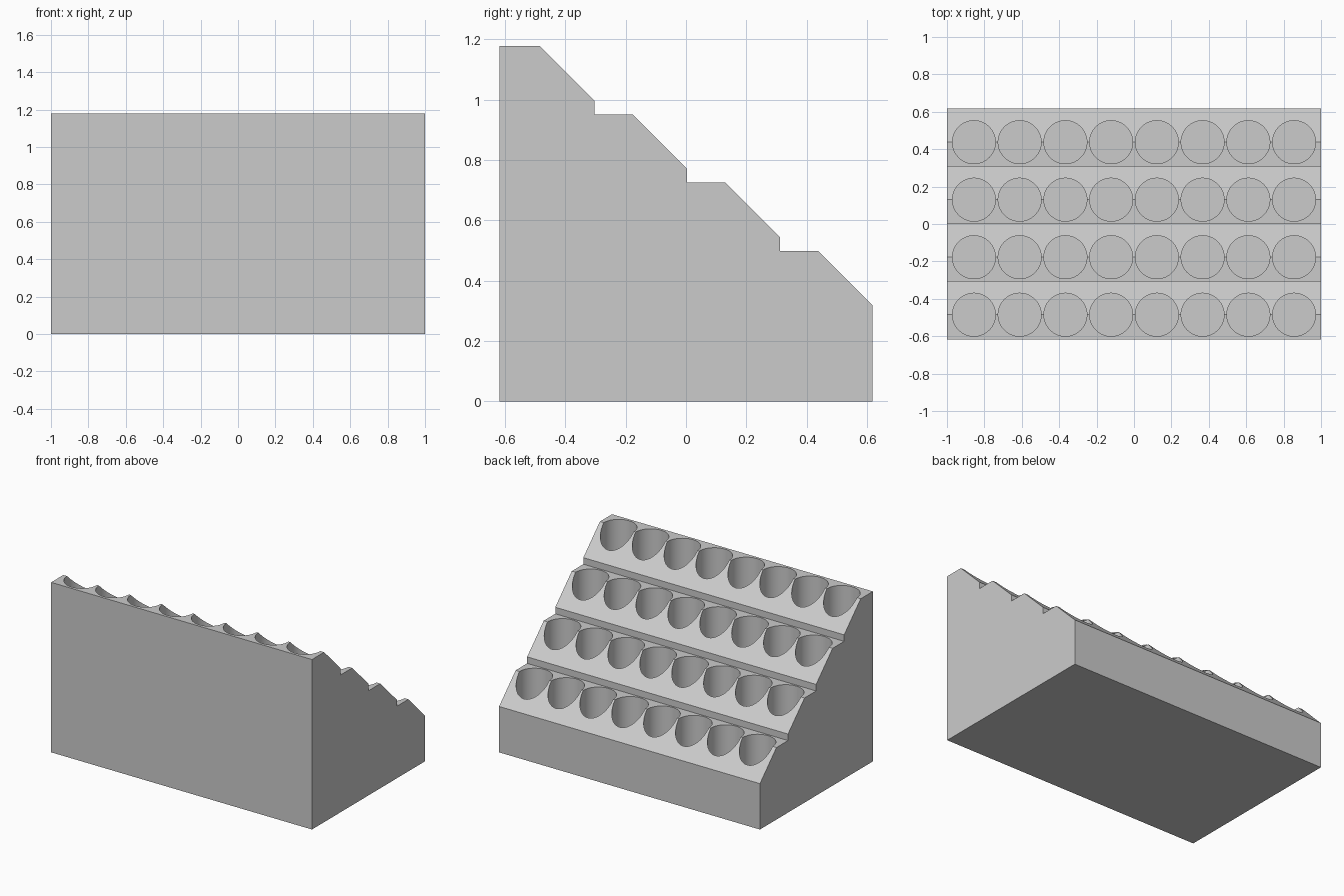
import bpy, bmesh, math
from mathutils import Matrix

cube = bpy.data.objects.get("Cube")
if cube:
    bpy.data.objects.remove(cube, do_unlink=True)

ROWS, COLS = 4, 8
HALF_WIDTH, BACK_Y, TOP_Z = 1.0, -0.618, 1.178
ROW_PITCH, ROW_DROP = 0.3075, 0.2263
SLOPE = 0.181                        # run and fall of each 45 degree face
EDGE_Y = -0.485                      # where the first slope begins
COL_PITCH, RADIUS, DEPTH = 0.2445, 0.115, 0.42

grey = bpy.data.materials.new("plain grey")
grey.use_nodes = True
colour = (0.6, 0.6, 0.6, 1)
grey.diffuse_color = colour
grey.node_tree.nodes["Principled BSDF"].inputs["Base Color"].default_value = colour


def make_object(name, bm):
    bmesh.ops.recalc_face_normals(bm, faces=bm.faces[:])
    mesh = bpy.data.meshes.new(name)
    bm.to_mesh(mesh)
    bm.free()
    mesh.materials.append(grey)
    obj = bpy.data.objects.new(name, mesh)
    bpy.context.collection.objects.link(obj)
    return obj


# Stepped side profile: tread, slope, then a short riser per row
profile = [(BACK_Y, 0), (BACK_Y, TOP_Z)]
for row in range(ROWS):
    y, z = EDGE_Y + row * ROW_PITCH, TOP_Z - row * ROW_DROP
    profile += [(y, z), (y + SLOPE, z - SLOPE)]
    if row < ROWS - 1:
        profile.append((y + SLOPE, z - ROW_DROP))
profile.append((profile[-1][0], 0))

# Solid stand, extruded across its width
bm = bmesh.new()
side = bm.faces.new([bm.verts.new((-HALF_WIDTH, y, z)) for y, z in profile])
extruded = bmesh.ops.extrude_face_region(bm, geom=[side])
verts = [v for v in extruded["geom"] if isinstance(v, bmesh.types.BMVert)]
bmesh.ops.translate(bm, verts=verts, vec=(2 * HALF_WIDTH, 0, 0))
stand = make_object("stepped_stand", bm)

# Upright round pockets, centred on the top edge of each slope
bm = bmesh.new()
for row in range(ROWS):
    floor = TOP_Z - row * ROW_DROP - DEPTH
    height = DEPTH + 0.1
    for col in range(COLS):
        place = Matrix.Translation(((col - (COLS - 1) / 2) * COL_PITCH,
                                    EDGE_Y + row * ROW_PITCH,
                                    floor + height / 2))
        bmesh.ops.create_cone(bm, cap_ends=True, segments=64, radius1=RADIUS,
                              radius2=RADIUS, depth=height, matrix=place)
cutter = make_object("pocket_cutter", bm)
cutter.hide_render = True

# Cut the pockets and drop the helper
cut = stand.modifiers.new("pockets", "BOOLEAN")
cut.operation = "DIFFERENCE"
cut.solver = "EXACT"
cut.object = cutter
bpy.ops.object.select_all(action="DESELECT")
stand.select_set(True)
bpy.context.view_layer.objects.active = stand
bpy.ops.object.modifier_apply(modifier=cut.name)
bpy.data.objects.remove(cutter, do_unlink=True)

# Smooth pocket walls with crisp edges
bpy.ops.object.shade_smooth_by_angle(angle=math.radians(30))
